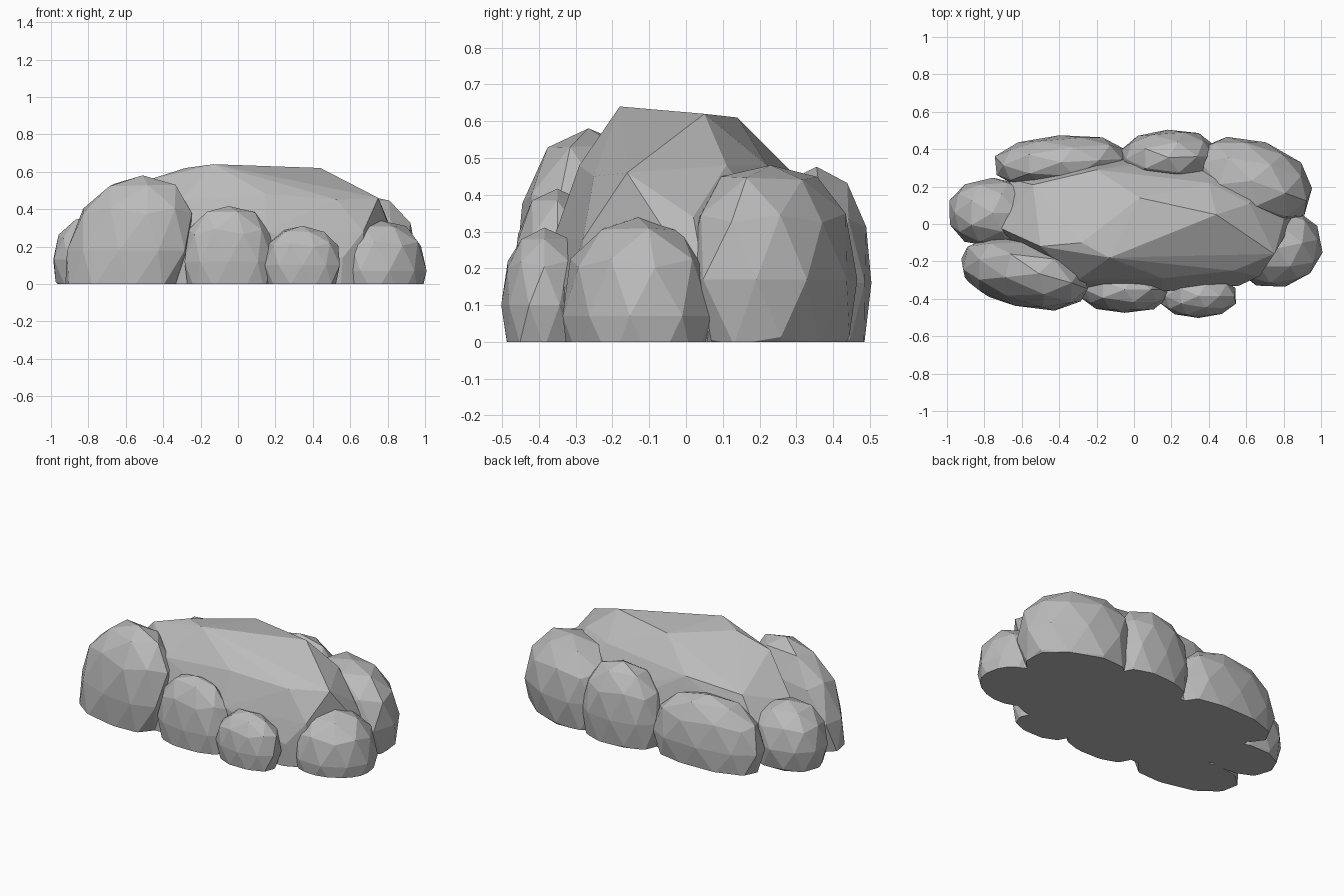
import bpy, bmesh, math, random
from mathutils import Matrix, Vector

cube = bpy.data.objects.get("Cube")
if cube:
    bpy.data.objects.remove(cube, do_unlink=True)

stone = bpy.data.materials.new("stone_grey")
stone.use_nodes = True
grey = (0.5, 0.5, 0.5, 1)
stone.diffuse_color = grey
stone.node_tree.nodes["Principled BSDF"].inputs["Base Color"].default_value = grey


def finish(bm, name):
    """Slice the rock flat on the ground, close it and make the object."""
    geom = bm.verts[:] + bm.edges[:] + bm.faces[:]
    bmesh.ops.bisect_plane(bm, geom=geom, plane_co=(0, 0, 0), plane_no=(0, 0, -1),
                           clear_outer=True)
    bmesh.ops.holes_fill(bm, edges=[e for e in bm.edges if e.is_boundary])
    bmesh.ops.recalc_face_normals(bm, faces=bm.faces)
    mesh = bpy.data.meshes.new(name)
    bm.to_mesh(mesh)
    bm.free()
    mesh.materials.append(stone)
    bpy.context.collection.objects.link(bpy.data.objects.new(name, mesh))


def boulder(name, center, radii, turn=0, seed=1, lean=0):
    """Faceted, slightly boxy ellipsoid with uneven corners, leaning along x."""
    rng = random.Random(seed)
    bm = bmesh.new()
    bmesh.ops.create_icosphere(bm, subdivisions=2, radius=1)
    for v in bm.verts:
        v.co = [math.copysign(abs(c) ** .9, c) for c in v.co]
        v.co *= rng.uniform(0.98, 1.03)
    bm.transform(Matrix.Rotation(math.radians(turn), 4, "Z")
                 @ Matrix.Diagonal(Vector(radii)).to_4x4())
    for v in bm.verts:
        v.co.x += lean * v.co.z
    bm.transform(Matrix.Translation(center))
    finish(bm, name)


# Large central rock: angular hull standing on a slightly narrower foot
crown = [(-.13, -.18, .64), (.44, .05, .62), (.03, .14, .61), (-.28, -.1, .62),
         (-.5, -.12, .55), (-.2, .29, .46), (.4, .22, .48), (.75, -.16, .46),
         (.62, .11, .48), (-.3, -.3, .45), (.15, -.29, .48), (.53, -.25, .45),
         (-.54, .21, .4)]
waist = [(.8, .02, .34), (.67, -.28, .28), (.15, -.36, .28), (-.72, -.02, .33),
         (-.66, .24, .2), (.3, .38, .15), (.6, .36, .15), (-.2, .36, .15),
         (-.4, -.36, .2), (.56, -.33, .14), (.88, .06, .12)]
bm = bmesh.new()
for x, y, z in crown + waist:
    bm.verts.new((x, y, z))
for x, y, z in waist:
    bm.verts.new((x * .97, y * .97, -.1))
hull = bmesh.ops.convex_hull(bm, input=bm.verts[:])
bmesh.ops.delete(bm, geom=[v for v in hull["geom_interior"]
                           if isinstance(v, bmesh.types.BMVert)], context="VERTS")
finish(bm, "central_rock")

# Smaller boulders leaning around it
boulder("front_right_boulder", (-.59, -.265, .18), (.34, .18, .4), -15, 1, .2)
boulder("front_middle_boulder", (-.05, -.35, .12), (.245, .125, .3), 0, 2)
boulder("front_left_boulder", (.345, -.385, .1), (.205, .118, .21), 0, 3)
boulder("left_front_boulder", (.765, -.13, .07), (.24, .205, .27), 12, 4)
boulder("left_back_boulder", (.63, .23, .17), (.335, .215, .315), -20, 5)
boulder("back_middle_boulder", (.185, .355, .16), (.265, .15, .31), 2, 6)
boulder("back_right_boulder", (-.39, .33, .13), (.365, .145, .285), 3, 7)
boulder("right_end_boulder", (-.755, .06, .13), (.24, .185, .24), 0, 8)
